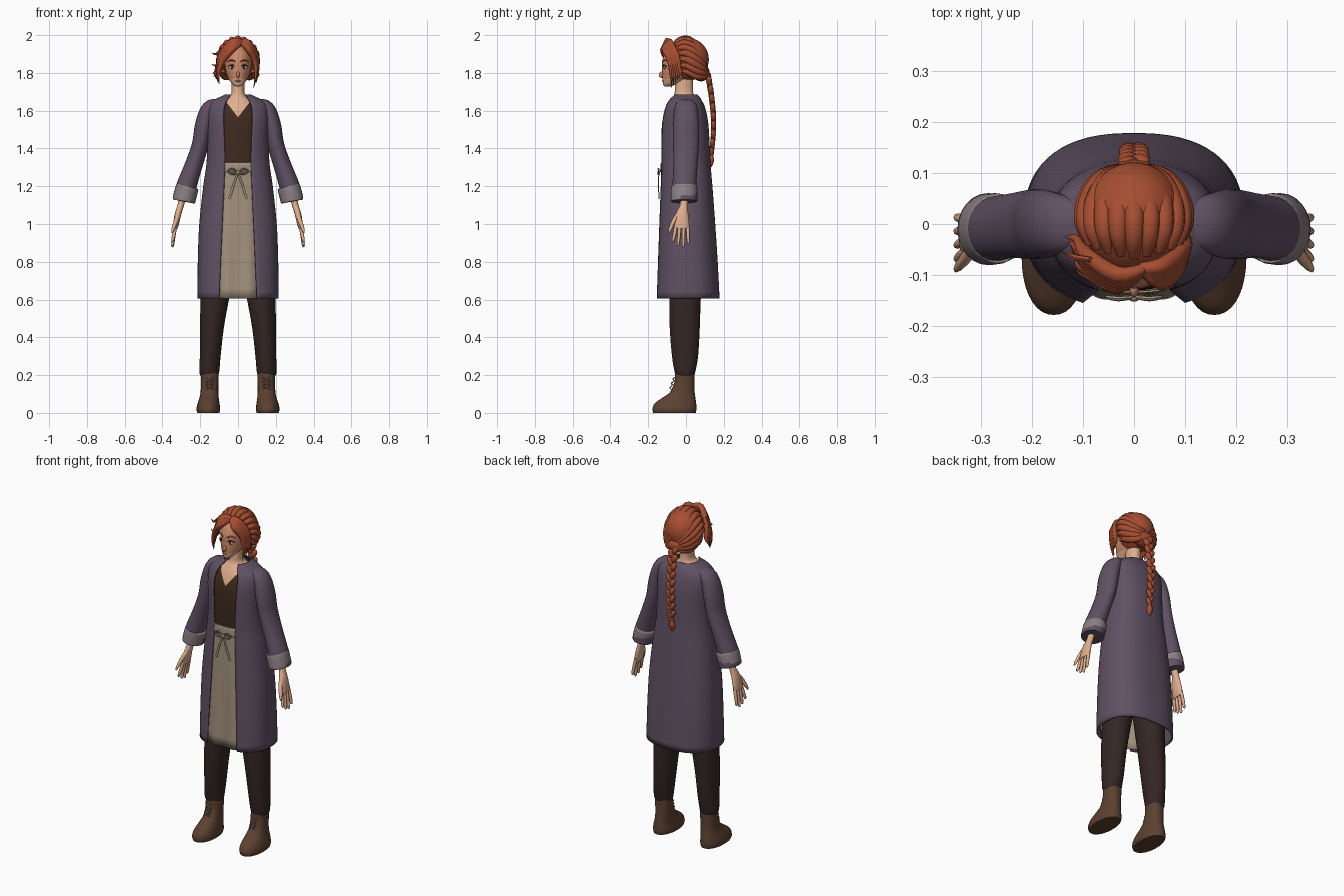
import bpy, bmesh, random
from math import sin, cos, asin, pi, radians
from mathutils import Vector, Matrix

random.seed(4)
cube = bpy.data.objects.get("Cube")
if cube:
    bpy.data.objects.remove(cube, do_unlink=True)


def material(name, *rgb):
    lin = [((c / 255 + 0.055) / 1.055) ** 2.4 for c in rgb] + [1]
    m = bpy.data.materials.new(name)
    m.use_nodes = True
    m.diffuse_color = lin
    bsdf = m.node_tree.nodes["Principled BSDF"]
    bsdf.inputs["Base Color"].default_value = lin
    bsdf.inputs["Roughness"].default_value = 0.8
    return m


COAT = material("plum cloth", 96, 81, 100)
CUFF = material("pale lining", 140, 128, 132)
SKIN = material("skin", 224, 174, 141)
FLUSH = material("flushed skin", 205, 138, 106)
HAIR = material("auburn hair", 166, 78, 49)
TUNIC = material("brown tunic", 62, 42, 30)
DARK = material("dark trousers", 51, 38, 35)
BOOT = material("boot leather", 92, 65, 48)
LINEN = material("linen", 163, 145, 125)
PALE = material("eye white", 225, 218, 208)


def finish(name, bm, mats, mirror=False, closed=True):
    if closed:
        bmesh.ops.recalc_face_normals(bm, faces=bm.faces)
    me = bpy.data.meshes.new(name)
    bm.to_mesh(me)
    bm.free()
    for p in me.polygons:
        p.use_smooth = True
    me.set_sharp_from_angle(angle=radians(50))
    for m in mats if isinstance(mats, list) else [mats]:
        me.materials.append(m)
    ob = bpy.data.objects.new(name, me)
    bpy.context.collection.objects.link(ob)
    if mirror:
        ob.modifiers.new("mirror", "MIRROR").use_mirror_merge = False
    return ob


def spline(rows, k=4):
    """Catmull-Rom interpolation of equal-length tuples."""
    out = []
    for i in range(len(rows) - 1):
        quad = rows[max(i - 1, 0)], rows[i], rows[i + 1], rows[min(i + 2, len(rows) - 1)]
        for j in range(k):
            t = j / k
            out.append([b + 0.5 * t * (c - a + t * (2 * a - 5 * b + 4 * c - d + t * (3 * (b - c) + d - a)))
                        for a, b, c, d in zip(*quad)])
    return out + [list(rows[-1])]


def bridge(rings, closed=True):
    bm = bmesh.new()
    grid = [[bm.verts.new(p) for p in r] for r in rings]
    n = len(grid[0])
    for a, b in zip(grid, grid[1:]):
        for j in range(n if closed else n - 1):
            k = (j + 1) % n
            bm.faces.new((a[j], a[k], b[k], b[j]))
    if closed:
        bm.faces.new(grid[0][::-1])
        bm.faces.new(grid[-1])
    return bm


def loft(rows, p=1.0, n=36, arc=None, ripple=0.0):
    """Rows: z, centre x, half width, front y, back y, front gap half width."""
    rings = []
    for z, cx, rx, yf, yb, *gap in spline(rows):
        lo, hi = 0, 2 * pi
        if gap:
            lo = asin((gap[0] / rx) ** (1 / p))
            hi -= lo
        if arc:
            lo, hi = -arc, arc
        ring = []
        for j in range(n):
            t = lo + (hi - lo) * j / (n - 1 if gap or arc else n)
            s, c = sin(t), -cos(t)
            s, c = [abs(v) ** p * (1 if v > 0 else -1) for v in (s, c)]
            wave = ripple * cos(11 * t) * (rows[-1][0] - z)
            ring.append((cx + rx * s, (yf + yb) / 2 + (yb - yf) / 2 * c + wave, z))
        rings.append(ring)
    return bridge(rings, not (gap or arc))


def tube(name, rows, mat, mirror=False, ref=(0, 1, 0), n=10):
    """Rows: x, y, z, radius across ref, optional radius along ref."""
    rows = spline([r if len(r) == 5 else (*r, r[3]) for r in rows])
    pts = [Vector(r[:3]) for r in rows]
    rings = []
    for i, (c, r) in enumerate(zip(pts, rows)):
        t = (pts[min(i + 1, len(pts) - 1)] - pts[max(i - 1, 0)]).normalized()
        u = Vector(ref).cross(t).normalized()
        v = t.cross(u)
        rings.append([c + u * r[3] * cos(a) + v * r[4] * sin(a)
                      for a in (2 * pi * j / n for j in range(n))])
    return finish(name, bridge(rings), mat, mirror)


def ellipsoid(name, loc, size, mat, mirror=False, tilt=0.0, seg=16, drop=None):
    bm = bmesh.new()
    xf = Matrix.Translation(loc) @ Matrix.Rotation(tilt, 4, "Y") @ Matrix.Diagonal((*size, 1))
    bmesh.ops.create_uvsphere(bm, u_segments=seg, v_segments=seg // 2 + 2, radius=1, matrix=xf)
    if drop:
        gone = [f for f in bm.faces if drop(f.calc_center_median())]
        bmesh.ops.delete(bm, geom=gone, context="FACES")
    return finish(name, bm, mat, mirror)


# Boots with laces
boot = [(0, .157, .058, -.174, .052), (.02, .157, .063, -.178, .055), (.05, .156, .058, -.166, .054),
        (.08, .153, .051, -.125, .05), (.11, .151, .047, -.085, .046), (.16, .15, .046, -.062, .045),
        (.215, .15, .047, -.057, .045)]
finish("boots", loft(boot, .92), BOOT, mirror=True)
for i in range(3):
    z, y = .125 + .022 * i, -.081 + .008 * i
    for s in (-1, 1):
        tube("boot_lace", [(.15 - s * .02, y + .004, z, .003), (.15, y - .004, z + .009, .003),
                           (.15 + s * .02, y + .006, z + .018, .003)], LINEN, True, n=6)

# Trousers
leg = [(.195, .151, .046, -.053, .043), (.22, .152, .053, -.061, .05), (.3, .147, .055, -.074, .064),
       (.45, .138, .063, -.086, .073), (.6, .123, .075, -.088, .078), (.8, .1, .09, -.09, .09),
       (1.0, .08, .09, -.1, .1)]
finish("trousers", loft(leg), DARK, mirror=True)

# Torso and neck, with a V neckline cut into the surface
torso = [(1.15, 0, .15, -.122, .1), (1.32, 0, .14, -.126, .1), (1.45, 0, .135, -.13, .1),
         (1.55, 0, .135, -.124, .09), (1.62, 0, .115, -.1, .075), (1.66, 0, .068, -.077, .05),
         (1.685, 0, .038, -.062, .04), (1.73, 0, .034, -.057, .036), (1.8, 0, .036, -.055, .04)]
bm = loft(torso, .9)
for s in (-1, 1):
    bmesh.ops.bisect_plane(bm, geom=bm.verts[:] + bm.edges[:] + bm.faces[:],
                           plane_co=(0, 0, 1.565), plane_no=(s * 1.3, 0, 1))
for f in bm.faces:
    c = f.calc_center_median()
    f.material_index = int(c.z > 1.565 + 1.3 * abs(c.x) or c.z > 1.66)
finish("tunic_and_neck", bm, [TUNIC, SKIN])

# Apron, waistband and bow
apron = [(.605, 0, .185, -.146, .13), (.9, 0, .178, -.14, .12), (1.2, 0, .16, -.134, .11),
         (1.325, 0, .146, -.131, .1)]
ob = finish("apron", loft(apron, .85, 72, 1.45, .008), LINEN, closed=False)
ob.modifiers.new("thickness", "SOLIDIFY").thickness = .004
band = [(1.275, 0, .153, -.137, .1), (1.32, 0, .148, -.135, .1)]
ob = finish("apron_waistband", loft(band, .85, 36, 1.2), LINEN, closed=False)
ob.modifiers.new("thickness", "SOLIDIFY").thickness = .004
for s in (-1, 1):
    tube("bow_loop", [(0, -.143, 1.275, .004), (s * .03, -.146, 1.292, .005), (s * .053, -.143, 1.28, .004),
                      (s * .03, -.147, 1.264, .005), (0, -.143, 1.27, .004)], LINEN, n=6)
    tube("bow_tail", [(0, -.143, 1.275, .004, .003), (s * .022, -.146, 1.21, .006, .003),
                      (s * .046, -.142, 1.135, .007, .003)], LINEN, n=6)
ellipsoid("bow_knot", (0, -.145, 1.273), (.011, .007, .01), LINEN)

# Open coat
coat = [(.605, 0, .215, -.166, .178, .1), (.8, 0, .213, -.157, .168, .092), (1.0, 0, .205, -.148, .155, .083),
        (1.2, 0, .184, -.14, .14, .074), (1.32, 0, .167, -.136, .13, .07), (1.45, 0, .162, -.137, .124, .073),
        (1.55, 0, .165, -.132, .116, .077), (1.62, 0, .16, -.115, .1, .073), (1.655, 0, .13, -.096, .083, .06),
        (1.675, 0, .09, -.078, .07, .048), (1.685, 0, .07, -.068, .06, .042)]
ob = finish("coat", loft(coat, .82, 56), COAT, closed=False)
mod = ob.modifiers.new("thickness", "SOLIDIFY")
mod.thickness, mod.offset = .007, -1

# Sleeves and turned-back cuffs
tube("sleeves", [(.1, 0, 1.645, .02, .045), (.15, 0, 1.615, .04, .06), (.18, 0, 1.53, .046, .068),
                 (.2, 0, 1.42, .044, .068), (.235, -.003, 1.31, .047, .064), (.268, -.008, 1.215, .053, .063),
                 (.28, -.01, 1.17, .055, .064)], COAT, True, n=24)
ob = tube("cuffs", [(.266, -.009, 1.202, .053, .062), (.268, -.009, 1.195, .06, .069),
                    (.278, -.01, 1.16, .061, .07), (.287, -.01, 1.122, .06, .07),
                    (.286, -.01, 1.126, .052, .062)], [CUFF, COAT], True, n=24)
for p in ob.data.polygons:
    p.material_index = int(p.center.z < 1.155 and p.normal.y > -.25)

# Hands
tube("palms", [(.288, -.01, 1.16, .02, .024), (.303, -.011, 1.1, .017, .021), (.318, -.02, 1.05, .017, .034),
               (.328, -.022, 1.0, .015, .04), (.333, -.022, .975, .011, .038)], SKIN, True, n=14)
for i, tip in enumerate((.905, .885, .877, .895)):
    y = -.052 + .02 * i
    y_tip = -.068 + .027 * i
    tube("finger", [(.328, y, 1.0, .009), (.338, (y + y_tip) / 2, .95, .0095),
                    (.346, y_tip, tip + .01, .0075), (.347, y_tip, tip, .003)], SKIN, True, n=8)
tube("thumb", [(.312, -.03, 1.065, .012), (.325, -.06, 1.025, .012), (.343, -.083, .975, .009),
               (.349, -.092, .953, .003)], SKIN, True, n=8)

# Head and face
skull = [(1.728, 0, .012, -.113, -.08), (1.738, 0, .027, -.121, -.055), (1.76, 0, .045, -.124, -.01),
         (1.79, 0, .06, -.126, .04), (1.83, 0, .069, -.126, .07), (1.87, 0, .072, -.124, .085),
         (1.92, 0, .062, -.1, .08), (1.955, 0, .035, -.06, .05)]
bm = loft(skull)
for f in bm.faces:
    f.material_index = int(f.calc_center_median().z > 1.768)
finish("head", bm, [SKIN, FLUSH])
ellipsoid("nose", (0, -.126, 1.79), (.009, .018, .017), FLUSH)
ellipsoid("lips", (0, -.122, 1.757), (.017, .005, .005), FLUSH)
ellipsoid("eye_whites", (.031, -.113, 1.83), (.016, .005, .009), PALE, True)
ellipsoid("irises", (.03, -.116, 1.83), (.008, .004, .009), DARK, True)
tube("eyelids", [(.013, -.12, 1.833, .002), (.031, -.119, 1.842, .004), (.051, -.104, 1.834, .002)], DARK, True, n=6)
tube("eyebrows", [(.013, -.124, 1.86, .003), (.035, -.114, 1.868, .004), (.055, -.098, 1.86, .002)], HAIR, True, n=6)

# Hair cap, open over the face, with swept-back lobes
ellipsoid("hair_cap", (0, .008, 1.872), (.1, .113, .113), HAIR, seg=40,
          drop=lambda c: c.y < -.025 and c.z < 1.94 - .8 * abs(c.x - .01))
for i in range(15):
    a = radians(-126 + 18 * i)
    start = .85 + .45 * abs(a) / 2
    lobe = []
    for j in range(6):
        t = start + (2.85 - start) * j / 5
        lobe.append((.099 * sin(t) * sin(a), .005 - .108 * cos(t),
                     1.872 + .108 * sin(t) * cos(a) - .065 * max(0, -cos(t)),
                     (.009, .018, .021, .021, .018, .01)[j]))
    tube("hair_lobe", lobe, HAIR, ref=(.3, .2, 1) if abs(a) > 1 else (1, .2, .1))
ellipsoid("nape_bun", (0, .08, 1.8), (.065, .046, .045), HAIR)

# Fringe parted off-centre and loose side locks
for i in range(6):
    k = i / 5
    j = random.uniform(-.008, .008)
    tube("fringe_right", [(.025, -.085, 1.965, .01), (-.03, -.12 + .02 * k, 1.925 + .04 * k, .017),
                          (-.08 - .012 * k, -.1 + .04 * k, 1.865 + .025 * k, .015),
                          (-.1 - .01 * k + j, -.09 + .06 * k, 1.8 + .02 * k, .009),
                          (-.1 - .035 * k, -.085 + .06 * k, 1.745 + .05 * k + j, .001)], HAIR, n=8)
    tube("fringe_left", [(.012, -.085, 1.965, .01), (.052, -.113 + .03 * k, 1.93 + .03 * k, .017),
                         (.086 + .012 * k, -.088 + .04 * k, 1.87 + .02 * k, .014),
                         (.094 + .01 * k, -.08 + .05 * k, 1.8 + j, .008),
                         (.087 + .03 * k + j, -.075 + .05 * k, 1.72 + .07 * k, .001)], HAIR, n=8)
for z in (1.9, 1.84):
    tube("flyaway", [(-.085, -.07, z + .03, .006), (-.115, -.065, z, .006), (-.14, -.055, z + .006, .001)], HAIR, n=6)

# Braid
for i in range(18):
    f = i / 17
    s = 1 if i % 2 else -1
    ellipsoid("braid_strand", (s * (.011 - .003 * f), .118 + .028 * sin(2.5 * f), 1.78 - .4 * f),
              (.018 - .005 * f, .016 - .003 * f, .029), HAIR, tilt=s * .5, seg=12)
ellipsoid("braid_tie", (0, .135, 1.362), (.011, .011, .008), BOOT)
tube("braid_tail", [(0, .135, 1.365, .009), (0, .132, 1.34, .017), (0, .128, 1.315, .014),
                    (0, .122, 1.292, .002)], HAIR)
